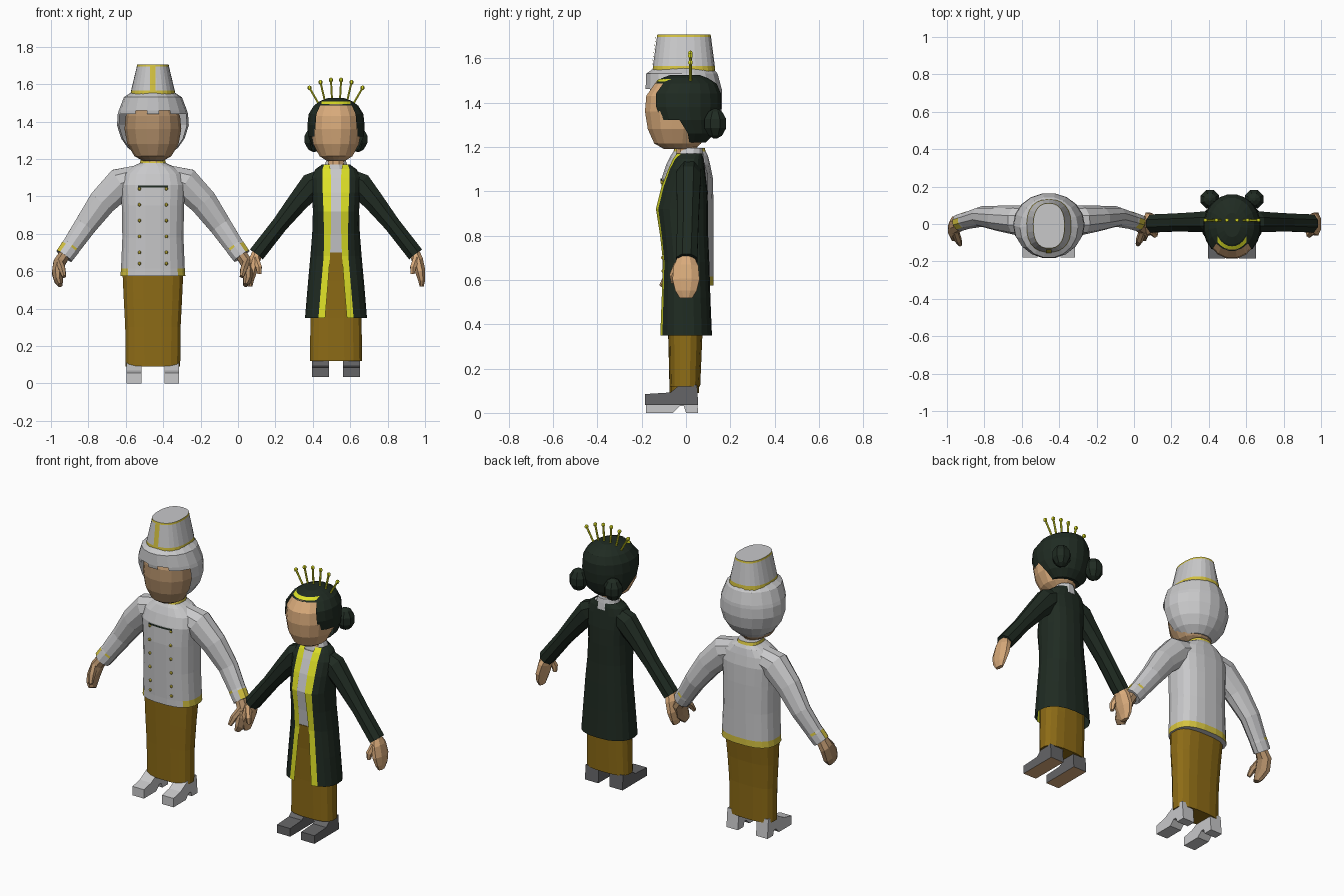
import bpy, bmesh, math
from mathutils import Vector

if "Cube" in bpy.data.objects:
    bpy.data.objects.remove(bpy.data.objects["Cube"])

def mat(name, r, g, b):
    m = bpy.data.materials.new(name)
    m.diffuse_color = (r, g, b, 1)
    m.use_nodes = True
    m.node_tree.nodes["Principled BSDF"].inputs["Base Color"].default_value = m.diffuse_color
    return m

WHITE = mat("pale grey cloth", .58, .58, .59)
OCHRE = mat("ochre cloth", .27, .15, .008)
GREEN = mat("dark green", .014, .024, .016)
YELLOW = mat("bright yellow", .72, .74, .02)
GOLD = mat("gold trim", .66, .54, .05)
SKIN = mat("light skin", .70, .41, .20)
TAN = mat("tan skin", .44, .27, .14)
GREY = mat("dark grey shoe", .13, .13, .135)

def build(name, verts, faces, mats, ox, rule=None, drop=None):
    """Mesh from rings; rule picks a material, drop removes faces."""
    bm = bmesh.new()
    vs = [bm.verts.new(v) for v in verts]
    for f in faces:
        bm.faces.new([vs[i] for i in f])
    bmesh.ops.recalc_face_normals(bm, faces=bm.faces)
    gone = []
    for f in bm.faces:
        c = f.calc_center_median()
        if rule:
            f.material_index = rule(c, f)
        if drop and drop(c):
            gone.append(f)
    bmesh.ops.delete(bm, geom=gone, context='FACES')
    me = bpy.data.meshes.new(name)
    bm.to_mesh(me)
    bm.free()
    for m in mats:
        me.materials.append(m)
    ob = bpy.data.objects.new(name, me)
    ob.location.x = ox
    bpy.context.collection.objects.link(ob)
    return ob

def skin_rings(k, n, caps=True, closed=True):
    faces = [(i*n+j, i*n+(j+1) % n, (i+1)*n+(j+1) % n, (i+1)*n+j)
             for i in range(k-1) for j in range(n if closed else n-1)]
    if caps:
        faces += [tuple(range(n)), tuple(range((k-1)*n, k*n))]
    return faces

def sgnpow(v, e):
    return math.copysign(abs(v)**e, v)

def loft(name, rings, mats, ox, n=16, p=2.0, **kw):
    """Stacked rings (z, half width, front y, back y)."""
    verts = []
    for z, rx, y0, y1 in rings:
        for j in range(n):
            a = 2*math.pi*(j+.5)/n
            verts.append((rx*sgnpow(math.sin(a), 2/p), (y0+y1)/2-(y1-y0)/2*sgnpow(math.cos(a), 2/p), z))
    return build(name, verts, skin_rings(len(rings), n), mats, ox, **kw)

def front(rings, x, z, p):
    """Front y of a loft at x, z."""
    for a, b in zip(rings, rings[1:]):
        if a[0] <= z <= b[0]:
            t = (z-a[0])/(b[0]-a[0])
            rx, y0, y1 = (a[i]+t*(b[i]-a[i]) for i in (1, 2, 3))
            return (y0+y1)/2-(y1-y0)/2*max(0, 1-min(1, abs(x)/rx)**p)**(1/p)

def strip(name, rings, w, z0, z1, m, ox, p):
    """Thin plate lying on the front of a loft."""
    xs = [w*(i/4-1) for i in range(9)]
    verts = [(x, front(rings, x, z, p)-.005, z) for z in (z0, z1) for x in xs]
    build(name, verts, skin_rings(2, 9, False, False), [m], ox)

def tube(name, pts, mats, ox, s=1, n=8, **kw):
    """Tube through (x, y, z, radius, radius along y)."""
    verts = []
    P = [Vector((q[0]*s, q[1], q[2])) for q in pts]
    for i, q in enumerate(pts):
        t = (P[min(i+1, len(P)-1)]-P[max(i-1, 0)]).normalized()
        u = (Vector((0, 1, 0))-t*t.y).normalized()
        v = t.cross(u)
        for j in range(n):
            a = 2*math.pi*(j+.5)/n
            verts.append(P[i]+v*q[3]*math.cos(a)+u*q[4]*math.sin(a))
    return build(name, verts, skin_rings(len(pts), n), mats, ox, **kw)

def extrude_x(name, prof, x0, x1, mats, ox, **kw):
    verts = [(x, y, z) for x in (x0, x1) for y, z in prof]
    build(name, verts, skin_rings(2, len(prof)), mats, ox, **kw)

def ball(name, x, y, z, r, m, ox, n=8, sq=1.0):
    k = 5
    rings = [(z-r*sq*math.cos(math.pi*i/k), r*max(.15, math.sin(math.pi*i/k)),
              y-r*max(.15, math.sin(math.pi*i/k)), y+r*max(.15, math.sin(math.pi*i/k))) for i in range(k+1)]
    ob = loft(name, rings, [m], ox+x, n)
    return ob

HEAD = [(1.19, .05, -.10, .04), (1.215, .09, -.145, .07), (1.28, .125, -.175, .10),
        (1.36, .138, -.188, .12), (1.43, .132, -.182, .12), (1.49, .10, -.14, .10)]
NECK = [(1.10, .055, -.045, .06), (1.24, .045, -.045, .05)]

# ---------------- groom ----------------
A = -.455
loft("groom_head", [(z, rx*1.1, y0*.88, y1) for z, rx, y0, y1 in HEAD], [TAN], A, 14)
loft("groom_neck", NECK, [TAN], A, 10)
# turban-like hair shell with jagged face opening
HAIR = [(1.225, .09, -.08, .08), (1.26, .135, -.12, .12), (1.31, .17, -.155, .15), (1.38, .192, -.175, .166),
        (1.44, .188, -.182, .166), (1.46, .182, -.185, .164), (1.53, .155, -.182, .145), (1.56, .11, -.14, .12)]
loft("groom_hair", HAIR, [WHITE], A, 18,
     drop=lambda c: (c.y < -.05 and c.z < 1.445 and abs(c.x) < .165) or (c.y < -.03 and c.z < 1.33)
     or (c.y < -.1 and c.z < 1.452 and .04 < abs(c.x) < .11))
# hat with gold bands and front stripe
loft("groom_hat", [(1.54, .121, -.152, .132), (1.565, .117, -.15, .13), (1.695, .086, -.132, .113),
                   (1.706, .084, -.13, .111)], [WHITE, GOLD], A, 25, 2.4,
     rule=lambda c, f: int(abs(f.normal.z) < .8 and (c.z < 1.56 or c.z > 1.695)))
strip("hat_stripe", [(1.54, .121, -.152, .132), (1.706, .084, -.13, .111)], .015, 1.56, 1.70, GOLD, A, 2.4)
# jacket
JACKET = [(.575, .175, -.105, .125), (.615, .172, -.105, .125), (.78, .165, -.11, .125), (.95, .168, -.115, .125),
          (1.06, .175, -.11, .122), (1.12, .16, -.09, .11), (1.16, .11, -.07, .10),
          (1.178, .07, -.058, .09), (1.195, .066, -.052, .085)]
loft("groom_jacket", JACKET, [WHITE, GOLD], A, 20, 2.6,
     rule=lambda c, f: int(abs(f.normal.z) < .9 and (c.z > 1.18 or (c.z < .6 and (c.y > -.06 or abs(c.x) > .12)))))
strip("chest_chain", JACKET, .08, 1.047, 1.058, GREEN, A, 2.6)
extrude_x("collar_opening", [(-.066, 1.15), (-.05, 1.2), (-.04, 1.2), (-.05, 1.15)], -.022, .022, [TAN], A)
for s in (1, -1):
    for z in (1.04, .955, .87, .785, .70, .64):
        ball("jacket_button", s*.072, front(JACKET, .072, z, 2.6)-.002, z, .009, GOLD, A, 6)
    # sleeves with gold cuff
    tube("groom_sleeve", [(.08, .02, 1.10, .07, .075), (.17, .02, 1.07, .09, .08), (.27, .03, .97, .078, .068),
                          (.36, .04, .845, .063, .055), (.435, .02, .735, .054, .047), (.443, .018, .724, .055, .048),
                          (.475, .008, .68, .052, .047)], [WHITE, GOLD], A, s, 10,
         rule=lambda c, f: int(.724 < c.z < .735))
    # hands
    tube("groom_hand", [(.465, .005, .70, .033, .035), (.50, -.005, .645, .035, .05), (.51, -.03, .59, .032, .058),
                        (.505, -.055, .55, .024, .045), (.495, -.065, .525, .013, .03)], [TAN], A, s)
    tube("groom_thumb", [(.50, -.04, .65, .02, .02), (.485, -.085, .61, .02, .02), (.475, -.11, .57, .012, .012)],
         [TAN], A, s, 6)
    # shoes with raised heel
    extrude_x("groom_shoe", [(-.18, 0), (-.18, .055), (-.11, .07), (-.03, .115), (.045, .115), (.055, 0), (0, 0),
                             (-.01, .03), (-.03, .03), (-.06, 0)], s*.062, s*.14, [WHITE], A)
    tube("groom_leg", [(.095, .01, .25, .035, .04), (.098, .01, .09, .03, .035)], [WHITE], A, s)
loft("groom_skirt", [(.09, .148, -.075, .06), (.3, .15, -.08, .065), (.45, .158, -.085, .075), (.62, .166, -.09, .095)],
     [OCHRE], A, 16, 2.8)

# ---------------- bride ----------------
B = .524
loft("bride_head", HEAD, [SKIN], B, 16)
loft("bride_neck", NECK, [SKIN], B, 10)
BHAIR = [(1.22, .085, -.04, .09), (1.26, .125, -.08, .13), (1.32, .15, -.16, .152), (1.38, .155, -.185, .16),
         (1.44, .148, -.186, .16), (1.485, .12, -.145, .14), (1.51, .085, -.11, .10), (1.525, .045, -.07, .06)]
loft("bride_hair", BHAIR, [GREEN], B, 20,
     drop=lambda c: (c.y < -.115 and c.z < 1.48 and not (c.z > 1.44 and abs(c.x) > .09)) or (c.y < .0 and c.z < 1.31))
strip("tiara_band", BHAIR, .078, 1.494, 1.507, YELLOW, B, 2)
for s in (1, -1):
    ball("hair_bun", s*.118, .132, 1.305, .056, GREEN, B, 8, 1.2)
    # crown pins
    for bx, tx, tz in ((.02, .027, 1.622), (.055, .083, 1.61), (.09, .142, 1.58)):
        tube("crown_pin", [(bx, .02, 1.49, .006, .006), (tx, .02, tz, .006, .006)], [YELLOW], B, s, 6)
        ball("pin_knob", s*tx, .02, tz, .012, YELLOW, B, 6)

# open coat with yellow front bands: (z, half width, front y, back y, gap, band width)
COAT = [(.35, .166, -.12, .117, .058, .036), (.52, .152, -.112, .11, .044, .036), (.68, .138, -.105, .105, .032, .034),
        (.80, .128, -.118, .10, .028, .036), (.92, .124, -.137, .10, .027, .04), (1.02, .128, -.112, .095, .027, .044),
        (1.10, .135, -.08, .085, .027, .044), (1.145, .11, -.06, .08, .03, .042), (1.17, .075, -.045, .075, .034, .03)]
verts, K = [], 10
for z, rx, y0, y1, g, w in COAT:
    half = []
    for i in range(K):
        x = g if i == 0 else g+w
        t = x/rx
        a = math.asin(t**1.2)
        a += (math.pi-a)*max(0, i-1)/(K-2)
        half.append((rx*sgnpow(math.sin(a), 1/1.2), (y0+y1)/2-(y1-y0)/2*sgnpow(math.cos(a), 1/1.2), z))
    verts += half[:-1]+[(0, y1, z)]+[(-x, y, q) for x, y, q in reversed(half[:-1])]
N = 2*K-1
coat = build("bride_coat", verts, skin_rings(len(COAT), N, False, False), [GREEN, YELLOW], B)
for f in coat.data.polygons:
    f.material_index = int(f.index % (N-1) in (0, N-2))
# blouse and collar under the coat
loft("bride_blouse", [(z, rx-.012, y0+.006, y1-.012) for z, rx, y0, y1, g, w in COAT[2:8]], [WHITE], B, 16, 2.4)
loft("bride_collar", [(1.13, .08, -.055, .085), (1.17, .062, -.046, .08), (1.195, .052, -.03, .075)], [WHITE], B, 12,
     drop=lambda c: c.y < -.02 and c.z > 1.17)
loft("bride_skirt", [(.12, .142, -.075, .065), (.35, .138, -.08, .075), (.55, .132, -.09, .08), (.70, .115, -.104, .08)],
     [OCHRE], B, 16, 2.8)
for s in (1, -1):
    tube("bride_sleeve", [(.06, .015, 1.10, .055, .055), (.125, .012, 1.06, .075, .06), (.20, .01, .975, .06, .056),
                          (.30, .008, .85, .047, .052), (.425, .003, .69, .047, .052)], [GREEN], B, s, 8)
    tube("bride_hand", [(.415, 0, .71, .03, .035), (.435, 0, .66, .033, .06), (.45, 0, .60, .03, .066),
                        (.458, 0, .55, .02, .052), (.458, 0, .518, .012, .03)], [SKIN], B, s)
    tube("bride_thumb", [(.43, -.035, .67, .02, .02), (.412, -.055, .62, .018, .02), (.41, -.055, .585, .012, .012)],
         [SKIN], B, s, 6)
    extrude_x("bride_shoe", [(-.185, .035), (-.185, .085), (-.07, .092), (-.03, .125), (.05, .125), (.055, .035)],
              s*.038, s*.128, [GREY, SKIN], B, rule=lambda c, f: int(f.normal.z < -.8))
    tube("bride_leg", [(.08, .01, .3, .035, .04), (.083, .01, .1, .035, .04)], [GREY], B, s)
